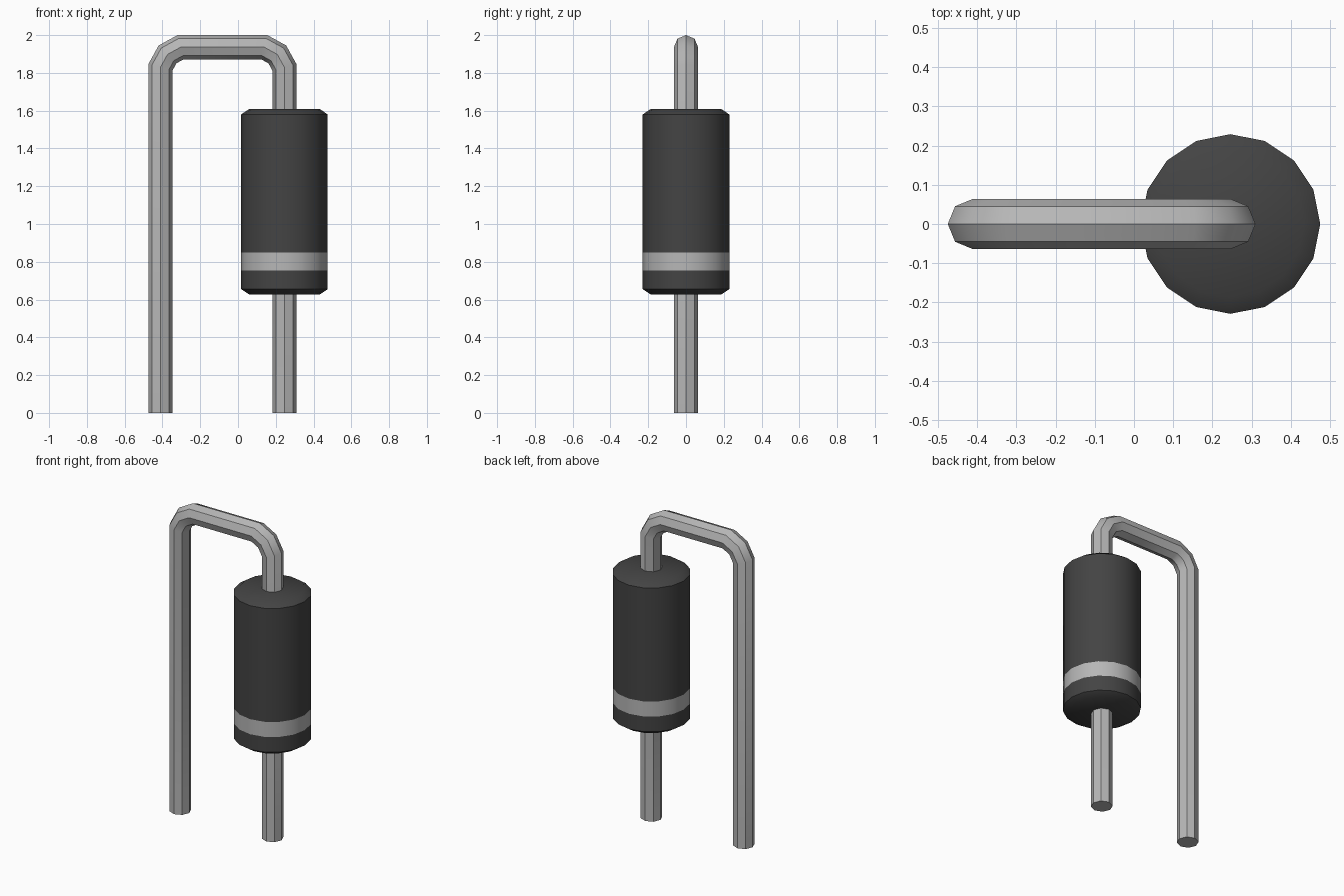
import bpy, bmesh, math
from mathutils import Vector

cube = bpy.data.objects.get("Cube")
if cube:
    bpy.data.objects.remove(cube, do_unlink=True)


def material(name, value):
    m = bpy.data.materials.new(name)
    m.use_nodes = True
    colour = (value, value, value, 1)
    m.diffuse_color = colour
    m.node_tree.nodes["Principled BSDF"].inputs["Base Color"].default_value = colour
    return m


dark = material("dark grey casing", 0.057)
metal = material("light grey metal", 0.47)


def loft(name, rings, mats, band=None):
    """Skin a list of vertex rings, cap both ends; faces of strip `band` use material 1."""
    bm = bmesh.new()
    loops = [[bm.verts.new(p) for p in ring] for ring in rings]
    n = len(loops[0])
    for k, (a, b) in enumerate(zip(loops, loops[1:])):
        for i in range(n):
            j = (i + 1) % n
            f = bm.faces.new((a[i], a[j], b[j], b[i]))
            f.material_index = 1 if k == band else 0
    bm.faces.new(loops[0])
    bm.faces.new(loops[-1])
    bmesh.ops.recalc_face_normals(bm, faces=bm.faces)
    mesh = bpy.data.meshes.new(name)
    bm.to_mesh(mesh)
    bm.free()
    for m in mats:
        mesh.materials.append(m)
    ob = bpy.data.objects.new(name, mesh)
    bpy.context.collection.objects.link(ob)
    bpy.ops.object.select_all(action='DESELECT')
    ob.select_set(True)
    bpy.context.view_layer.objects.active = ob
    bpy.ops.object.shade_smooth_by_angle(angle=math.radians(36))
    return ob


def angles(n):
    return [2 * math.pi * i / n for i in range(n)]


BODY_X, LEG_X, TOP_Z, WIRE_R = 0.246, -0.411, 1.936, 0.064

# Casing: 16-sided cylinder with chamfered ends and a painted band
profile = [(0.188, 0.628), (0.229, 0.655), (0.229, 0.753),
           (0.229, 0.85), (0.229, 1.58), (0.188, 1.608)]
loft("casing",
     [[(BODY_X + r * math.cos(a), r * math.sin(a), z) for a in angles(16)]
      for r, z in profile],
     [dark, metal], band=2)

# Wire: octagonal lead, up one side, over two rounded bends and down through the casing
bend, mid = 0.107, 0.038
half = [(0, 0), (0, TOP_Z - bend), (mid, TOP_Z - mid), (bend, TOP_Z)]
path = [Vector((LEG_X + x, 0, z)) for x, z in half]
path += [Vector((BODY_X - x, 0, z)) for x, z in reversed(half)]
side = Vector((0, 1, 0))
rings = []
for i, p in enumerate(path):
    t_in = (p - path[max(i - 1, 0)]).normalized()
    t_out = (path[min(i + 1, len(path) - 1)] - p).normalized()
    tangent = (t_in + t_out).normalized()
    # Widen each ring across its mitre so the wire keeps its thickness
    mitre = 1 / tangent.dot(t_out if t_out.length else t_in)
    across = side.cross(tangent) * mitre
    rings.append([p + WIRE_R * (across * math.cos(a) + side * math.sin(a))
                  for a in angles(8)])
loft("wire_lead", rings, [metal])
